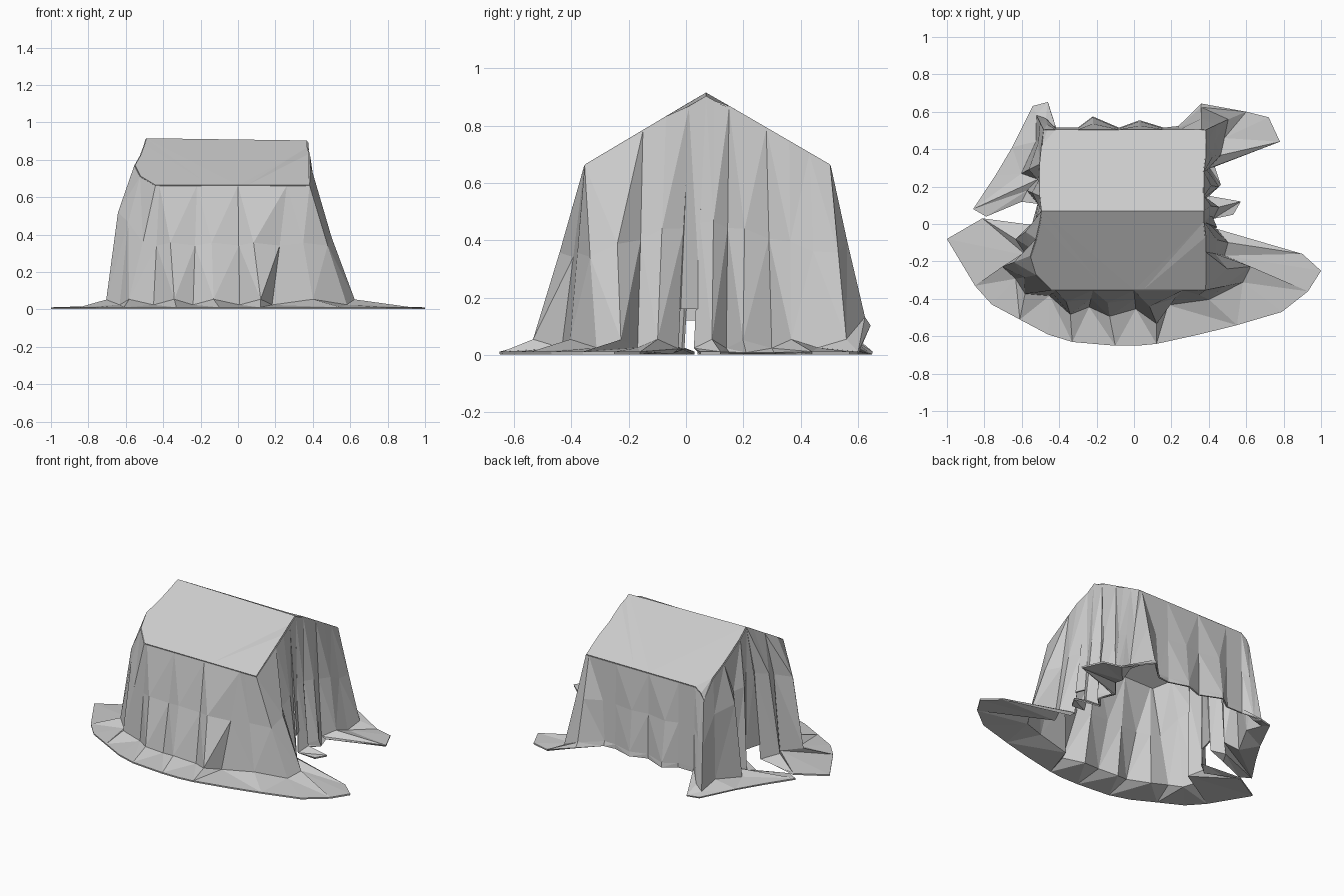
import bpy, bmesh
from mathutils import Vector

if "Cube" in bpy.data.objects:
    bpy.data.objects.remove(bpy.data.objects["Cube"])

RIDGE_Y, RIDGE_Z, EAVE_Z = 0.07, 0.91, 0.66


def roof_point(x, y):
    """Point on the gabled roof, with a sagging back left corner and right ridge end."""
    span = 0.42 if y < RIDGE_Y else 0.43
    z = RIDGE_Z - (RIDGE_Z - EAVE_Z) * abs(y - RIDGE_Y) / span
    if x < -0.45 and y > 0.45:
        z -= 0.07 if x < -0.47 else 0.03
    if x > 0.3 and abs(y - RIDGE_Y) < 0.07:
        z -= 0.012
    return Vector((x, y, z))


def build(name, bm):
    bmesh.ops.remove_doubles(bm, verts=bm.verts, dist=0.0005)
    bmesh.ops.recalc_face_normals(bm, faces=bm.faces)
    mesh = bpy.data.meshes.new(name)
    bm.to_mesh(mesh)
    bm.free()
    obj = bpy.data.objects.new(name, mesh)
    bpy.context.collection.objects.link(obj)
    cloth = obj.modifiers.new("cloth_thickness", "SOLIDIFY")
    cloth.thickness = 0.01
    cloth.offset = 0
    return obj


def fold_column(i, tx, ty, fx, fy, hx, hy):
    """One vertical fold line: roof edge, hang point, foot, hem."""
    hanging = fy > 0.5 and Vector((hx - fx, hy - fy)).length < 0.05
    hem_z = 0.1 if hanging else 0.006
    foot_z = hem_z + (0.03 if hanging else 0.015 + 0.03 * (i % 2))
    top = roof_point(tx, ty)
    foot = Vector((fx, fy, foot_z))
    drop, out = (0.35, 0.58) if tx < -0.48 else (0.5, 0.48)
    hang = top.lerp(foot, out)
    hang.z = top.z + (foot.z - top.z) * drop
    return [top, hang, foot, Vector((hx, hy, hem_z))]


def drape(name, data):
    bm = bmesh.new()
    grid = [[bm.verts.new(p) for p in fold_column(i, *row)]
            for i, row in enumerate(data)]
    for i in range(len(grid) - 1):
        a, b = grid[i], grid[i + 1]
        for j in range(len(a) - 1):
            q = (a[j], b[j], b[j + 1], a[j + 1])
            k = i % 2
            bm.faces.new((q[k], q[k + 1], q[k + 2]))
            bm.faces.new((q[k], q[k + 2], q[(k + 3) % 4]))
    return build(name, bm)


def strip(name, points):
    """Single hanging panel that closes the upper part of a gable slit."""
    bm = bmesh.new()
    bm.faces.new([bm.verts.new(p) for p in points])
    bmesh.ops.triangulate(bm, faces=bm.faces)
    return build(name, bm)


# Each row: roof edge xy, foot xy, hem xy
front = [
    (-.49, .07, -.54, -.01, -.60, -.06),
    (-.50, .01, -.63, -.08, -.81, .03),
    (-.52, -.08, -.57, -.17, -1.0, -.08),
    (-.55, -.17, -.70, -.23, -.85, -.33),
    (-.52, -.27, -.63, -.29, -.76, -.43),
    (-.44, -.35, -.58, -.37, -.61, -.51),
    (-.42, -.35, -.45, -.38, -.46, -.59),
    (-.38, -.35, -.34, -.48, -.33, -.63),
    (-.22, -.35, -.24, -.44, -.22, -.64),
    (-.15, -.35, -.13, -.49, -.10, -.65),
    (.00, -.35, .01, -.45, .02, -.65),
    (.05, -.35, .12, -.53, .12, -.64),
    (.26, -.35, .18, -.43, .35, -.59),
    (.30, -.35, .40, -.40, .55, -.54),
    (.38, -.35, .58, -.31, .79, -.47),
    (.38, -.25, .62, -.23, .93, -.36),
    (.38, -.15, .48, -.17, 1.0, -.25),
    (.38, -.07, .50, -.10, .90, -.16),
    (.37, .01, .44, -.03, .46, -.05),
]
right_back = [
    (.37, .07, .42, .03, .53, .05),
    (.37, .10, .45, .09, .57, .12),
    (.37, .15, .38, .14, .40, .15),
    (.37, .21, .45, .20, .46, .21),
    (.37, .28, .40, .30, .43, .31),
    (.38, .36, .46, .37, .78, .44),
    (.38, .43, .48, .46, .72, .57),
    (.38, .50, .50, .56, .60, .60),
    (.36, .50, .36, .62, .36, .64),
    (.27, .50, .24, .51, .24, .52),
    (.16, .50, .16, .51, .16, .51),
    (.03, .50, .03, .545, .03, .55),
    (-.08, .50, -.08, .51, -.08, .51),
    (-.22, .50, -.22, .565, -.22, .57),
    (-.30, .50, -.30, .51, -.30, .51),
    (-.42, .50, -.42, .51, -.42, .51),
]
left_back = [
    (-.42, .50, -.42, .51, -.42, .51),
    (-.46, .50, -.47, .56, -.46, .65),
    (-.48, .50, -.52, .58, -.54, .63),
    (-.49, .42, -.52, .44, -.65, .41),
    (-.50, .32, -.60, .27, -.74, .26),
    (-.50, .22, -.51, .24, -.86, .08),
    (-.50, .15, -.57, .18, -.79, .04),
    (-.49, .07, -.51, .11, -.60, .12),
]

# Hanging cloth around the sides
drape("front_drape", front)
drape("right_and_back_drape", right_back)
drape("left_back_drape", left_back)

# Roof cloth: two slopes sharing the drape edges
bm = bmesh.new()
for edge in (front + [right_back[0]], right_back + left_back[1:]):
    bm.faces.new([bm.verts.new(roof_point(r[0], r[1])) for r in edge])
bmesh.ops.triangulate(bm, faces=bm.faces)
build("roof_cloth", bm)

# Closing strips in the gable slits, both ending above the floor
strip("right_gable_strip",
      [roof_point(.37, .01), roof_point(.37, .07), (.41, .05, .16), (.44, -.02, .16)])
strip("left_gable_strip",
      [roof_point(-.49, .07), (-.52, .03, .58), (-.54, .0, .12), (-.51, .11, .12),
       (-.50, .09, .58)])
